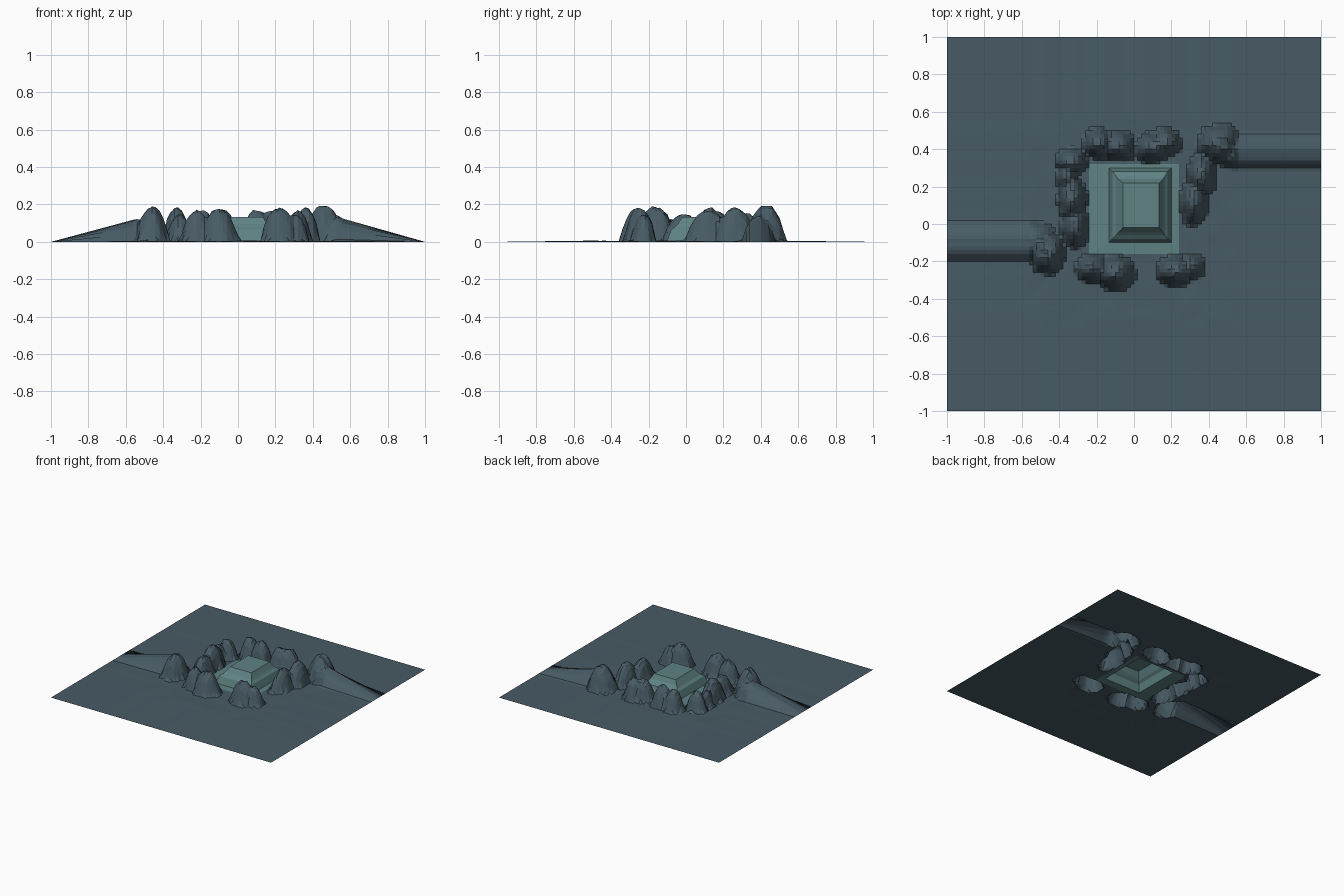
import bpy, bmesh, math
from mathutils import Vector, noise

if "Cube" in bpy.data.objects:
    bpy.data.objects.remove(bpy.data.objects["Cube"])


def material(name, rgb):
    m = bpy.data.materials.new(name)
    m.diffuse_color = (*rgb, 1)
    m.use_nodes = True
    m.node_tree.nodes["Principled BSDF"].inputs["Base Color"].default_value = m.diffuse_color
    return m


def finish(bm, name, mat):
    bmesh.ops.recalc_face_normals(bm, faces=bm.faces)
    if sum(f.normal.z * f.calc_area() for f in bm.faces) < 0:
        bmesh.ops.reverse_faces(bm, faces=bm.faces)
    me = bpy.data.meshes.new(name)
    bm.to_mesh(me)
    bm.free()
    ob = bpy.data.objects.new(name, me)
    me.materials.append(mat)
    bpy.context.collection.objects.link(ob)
    return ob


rock_mat = material("slate", (0.065, 0.105, 0.13))
teal_mat = material("teal", (0.115, 0.225, 0.23))

# Rock lobes: centre x, centre y, radius x, radius y, height
LOBES = [
    (-0.19, 0.43, 0.08, 0.08, 0.165), (-0.08, 0.415, 0.085, 0.08, 0.17),   # back left
    (0.10, 0.41, 0.095, 0.075, 0.17), (0.17, 0.435, 0.08, 0.075, 0.165),   # back middle
    (0.46, 0.43, 0.115, 0.105, 0.195), (0.53, 0.39, 0.09, 0.095, 0.13),    # far right
    (0.36, 0.26, 0.075, 0.115, 0.18), (0.32, 0.12, 0.07, 0.125, 0.165),    # right
    (-0.33, 0.33, 0.08, 0.07, 0.155), (-0.355, 0.25, 0.055, 0.08, 0.13),   # left upper
    (-0.33, 0.13, 0.075, 0.12, 0.18), (-0.315, -0.01, 0.07, 0.115, 0.145), # left lower
    (-0.46, -0.16, 0.09, 0.11, 0.185), (-0.54, -0.09, 0.13, 0.105, 0.12),  # far left
    (-0.22, -0.235, 0.085, 0.075, 0.165), (-0.10, -0.26, 0.105, 0.09, 0.175),  # front left
    (0.22, -0.25, 0.10, 0.08, 0.18), (0.305, -0.225, 0.07, 0.065, 0.145),  # front right
]


def height(x, y):
    wob = noise.noise(Vector((x * 16, y * 16, 3.1)))
    z = 0.0
    for cx, cy, rx, ry, h in LOBES:
        d = math.hypot((x - cx) / rx, (y - cy) / ry) * (1 + 0.14 * wob)
        if d < 1:
            z = max(z, h * (1 - d ** 2.2) ** 0.75)
    if z > 0:
        return min(0.193, z * (1 + 0.1 * noise.noise(Vector((x * 34, y * 34, 7)))))
    return 0.004 + 0.003 * noise.noise(Vector((x * 9, y * 9, 0)))


# Terrain: dense grid in the middle, single long cells out to the border
STEP, N = 0.02, 28
line = [-1.0] + [i * STEP for i in range(-N, N + 1)] + [1.0]
PAD = (-0.24, 0.24, -0.16, 0.32)
bm = bmesh.new()
grid = []
for y in line:
    row = []
    for x in line:
        border = abs(x) == 1 or abs(y) == 1
        onpad = PAD[0] - .001 < x < PAD[1] + .001 and PAD[2] - .001 < y < PAD[3] + .001
        row.append(bm.verts.new((x, y, 0.0 if border else 0.006 if onpad else height(x, y))))
    grid.append(row)
for j in range(len(line) - 1):
    for i in range(len(line) - 1):
        mx, my = (line[i] + line[i + 1]) / 2, (line[j] + line[j + 1]) / 2
        if PAD[0] < mx < PAD[1] and PAD[2] < my < PAD[3]:
            continue
        bm.faces.new((grid[j][i], grid[j][i + 1], grid[j + 1][i + 1], grid[j + 1][i]))
finish(bm, "rocky_ground", rock_mat)

# Pad rising into a stepped pedestal: x min, x max, y min, y max, z
RINGS = [
    (*PAD, 0.006),
    (-0.135, 0.20, -0.10, 0.30, 0.008),
    (-0.115, 0.18, -0.08, 0.28, 0.065),
    (-0.095, 0.165, -0.06, 0.255, 0.08),
    (-0.085, 0.155, -0.045, 0.24, 0.095),
    (-0.06, 0.135, -0.02, 0.22, 0.132),
]
bm = bmesh.new()
prev = None
for x0, x1, y0, y1, z in RINGS:
    ring = [bm.verts.new((x, y, z)) for x, y in ((x0, y0), (x1, y0), (x1, y1), (x0, y1))]
    if prev:
        for k in range(4):
            bm.faces.new((prev[k], prev[(k + 1) % 4], ring[(k + 1) % 4], ring[k]))
    prev = ring
bm.faces.new(prev)
finish(bm, "stepped_pedestal", teal_mat)
